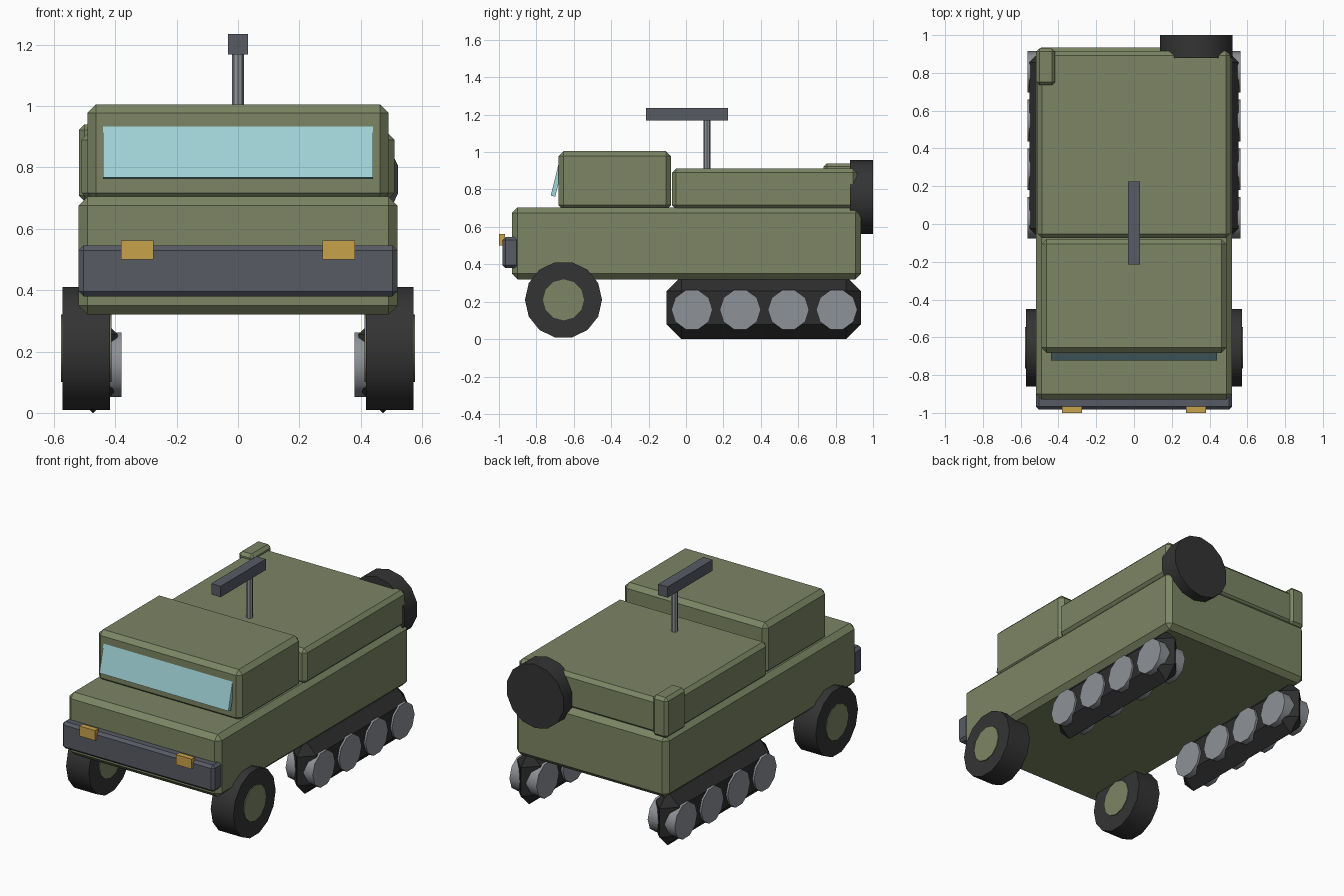
import bpy, bmesh, math
from mathutils import Matrix, Vector

default = bpy.data.objects.get("Cube")
if default:
    bpy.data.objects.remove(default, do_unlink=True)


def material(name, rgb):
    m = bpy.data.materials.new(name)
    m.use_nodes = True
    m.diffuse_color = (*rgb, 1)
    m.node_tree.nodes["Principled BSDF"].inputs["Base Color"].default_value = (*rgb, 1)
    return m


green = material("olive_green", (0.20, 0.235, 0.127))
rubber = material("tyre_black", (0.034, 0.034, 0.034))
tread = material("track_black", (0.026, 0.026, 0.027))
gunmetal = material("dark_steel", (0.098, 0.105, 0.13))
steel = material("light_steel", (0.27, 0.283, 0.305))
amber = material("lamp_amber", (0.584, 0.361, 0.069))
glass = material("pale_glass", (0.361, 0.66, 0.69))


def finish(bm, name, mat):
    bmesh.ops.recalc_face_normals(bm, faces=bm.faces)
    mesh = bpy.data.meshes.new(name)
    bm.to_mesh(mesh)
    bm.free()
    mesh.materials.append(mat)
    ob = bpy.data.objects.new(name, mesh)
    bpy.context.collection.objects.link(ob)
    return ob


def box(name, mat, xs, ys, zs, bevel=0):
    """Box spanning three (low, high) ranges, with chamfered edges."""
    bm = bmesh.new()
    spans = (xs, ys, zs)
    size = [b - a for a, b in spans]
    mid = Vector([(a + b) / 2 for a, b in spans])
    bmesh.ops.create_cube(bm, size=1, matrix=Matrix.Translation(mid) @ Matrix.Diagonal((*size, 1)))
    if bevel:
        bmesh.ops.bevel(bm, geom=bm.edges[:], offset=bevel, segments=1,
                        affect='EDGES', clamp_overlap=True)
    return finish(bm, name, mat)


def drum(name, mat, center, radius, depth, axis, sides):
    """Smooth cylinder along the given axis."""
    turn = {"x": Matrix.Rotation(math.pi / 2, 4, 'Y'),
            "y": Matrix.Rotation(math.pi / 2, 4, 'X'),
            "z": Matrix.Identity(4)}[axis]
    bm = bmesh.new()
    bmesh.ops.create_cone(bm, cap_ends=True, segments=sides, radius1=radius, radius2=radius,
                          depth=depth, matrix=Matrix.Translation(center) @ turn)
    ob = finish(bm, name, mat)
    bpy.ops.object.select_all(action='DESELECT')
    ob.select_set(True)
    bpy.context.view_layer.objects.active = ob
    bpy.ops.object.shade_smooth_by_angle(angle=math.radians(40))
    return ob


# Hull, cab and cargo bed
box("hull", green, (-0.52, 0.52), (-0.93, 0.935), (0.32, 0.705), 0.03)
box("cab", green, (-0.49, 0.49), (-0.682, -0.08), (0.69, 1.005), 0.027)
box("cargo_bed", green, (-0.51, 0.51), (-0.075, 0.915), (0.695, 0.912), 0.022)
box("fuel_can", green, (-0.518, -0.417), (0.735, 0.93), (0.69, 0.94), 0.018)

# Sloped windscreen
screen = box("windscreen", glass, (-0.44, 0.44), (-0.0125, 0.0125), (-0.088, 0.088))
screen.location = (0, -0.69, 0.85)
screen.rotation_euler.x = math.radians(-14)

# Bumper and lamps
box("front_bumper", gunmetal, (-0.52, 0.52), (-0.982, -0.89), (0.38, 0.545), 0.016)
for side, word in ((1, "left"), (-1, "right")):
    box("headlamp_" + word, amber, sorted((side * 0.276, side * 0.382)), (-1, -0.967), (0.5, 0.562))

    # Front wheel
    hub = (side * 0.494, -0.655, 0.21)
    drum("front_tyre_" + word, rubber, hub, 0.206, 0.155, "x", 14)
    drum("front_hub_" + word, green, hub, 0.11, 0.165, "x", 12)

    # Rear track with road wheels
    box("track_" + word, tread, sorted((side * 0.393, side * 0.553)), (-0.103, 0.935), (0, 0.335), 0.079)
    for i in range(4):
        drum(f"road_wheel_{word}_{i + 1}", steel, (side * 0.472, 0.032 + i * 0.258, 0.157),
             0.11, 0.185, "x", 10)

# Spare wheel on the back
drum("spare_wheel", rubber, (0.33, 0.939, 0.76), 0.197, 0.122, "y", 14)

# Roof mount
drum("mount_post", steel, (0, 0.112, 1.04), 0.019, 0.27, "z", 8)
box("mount_bar", gunmetal, (-0.032, 0.032), (-0.215, 0.225), (1.168, 1.235))
